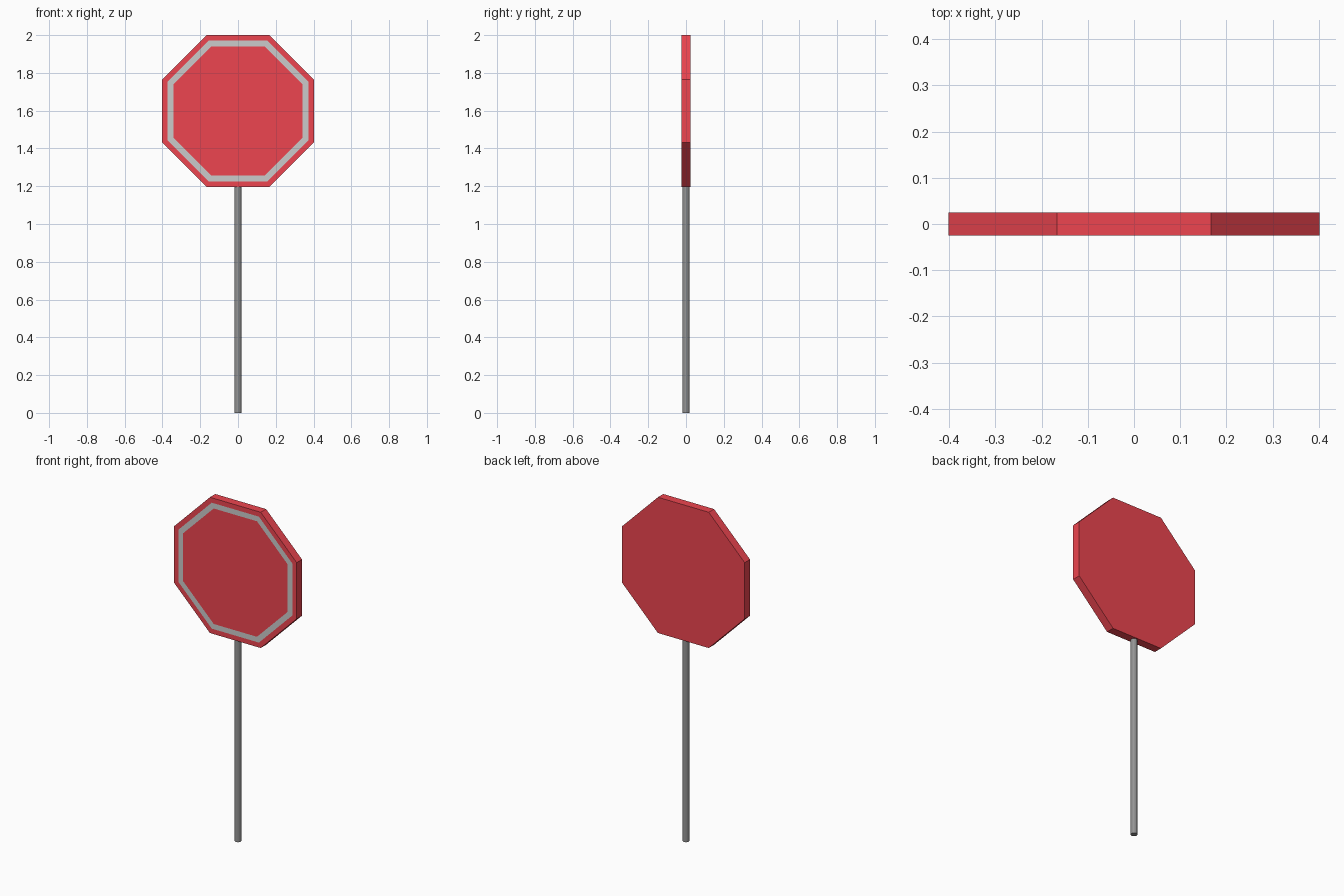
import bpy, bmesh, math
from mathutils import Matrix

if "Cube" in bpy.data.objects:
    bpy.data.objects.remove(bpy.data.objects["Cube"])


def material(name, rgb):
    m = bpy.data.materials.new(name)
    m.diffuse_color = (*rgb, 1)
    m.use_nodes = True
    m.node_tree.nodes["Principled BSDF"].inputs["Base Color"].default_value = m.diffuse_color
    return m


def prism(name, sides, radius, depth, matrix, mats, edit=None):
    """Flat-shaded capped prism, with an optional bmesh edit."""
    bm = bmesh.new()
    bmesh.ops.create_cone(bm, cap_ends=True, segments=sides, radius1=radius,
                          radius2=radius, depth=depth, matrix=matrix)
    if edit:
        edit(bm)
    mesh = bpy.data.meshes.new(name)
    bm.to_mesh(mesh)
    bm.free()
    for m in mats:
        mesh.materials.append(m)
    obj = bpy.data.objects.new(name, mesh)
    bpy.context.collection.objects.link(obj)
    return obj


red = material("sign_red", (0.85, 0.06, 0.08))
pale = material("border_pale", (0.7, 0.7, 0.7))
dark = material("post_grey", (0.3, 0.3, 0.3))

APOTHEM, POST_TOP = 0.402, 1.21


# Pale border: two insets on the front face, painting the ring between them
def add_border(bm):
    bm.normal_update()
    front = [f for f in bm.faces if f.normal.y < -0.9]
    bmesh.ops.inset_region(bm, faces=front, thickness=0.029, use_even_offset=True)
    ring = bmesh.ops.inset_region(bm, faces=front, thickness=0.031, use_even_offset=True)
    for f in ring["faces"]:
        f.material_index = 1


# Octagonal sign plate, turned so flat edges face up, down and sideways
turn = Matrix.Rotation(math.pi / 2, 4, "X") @ Matrix.Rotation(math.pi / 8, 4, "Z")
prism("sign_plate", 8, APOTHEM / math.cos(math.pi / 8), 0.05,
      Matrix.Translation((0, 0, 2 - APOTHEM)) @ turn, [red, pale], add_border)

# Round post, tucked just inside the plate
prism("post", 12, 0.0185, POST_TOP, Matrix.Translation((0, 0, POST_TOP / 2)), [dark])
